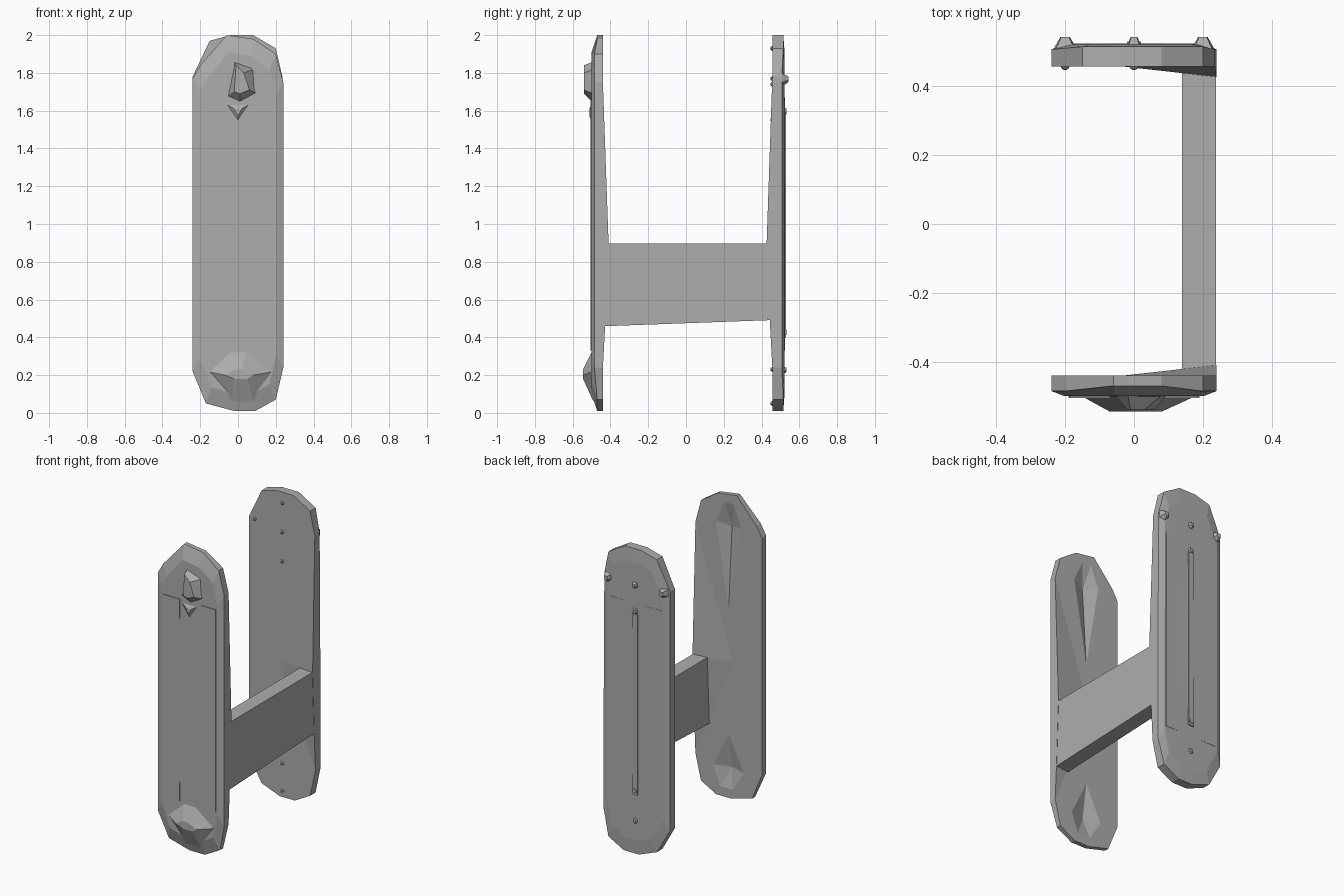
import bpy, bmesh
from mathutils import Vector

cube = bpy.data.objects.get("Cube")
if cube:
    bpy.data.objects.remove(cube)

grey = bpy.data.materials.new("plain grey")
grey.use_nodes = True
tone = (0.42, 0.42, 0.42, 1)
grey.diffuse_color = tone
grey.node_tree.nodes["Principled BSDF"].inputs["Base Color"].default_value = tone


def finish(name, bm):
    bmesh.ops.recalc_face_normals(bm, faces=bm.faces)
    mesh = bpy.data.meshes.new(name)
    bm.to_mesh(mesh)
    bm.free()
    mesh.materials.append(grey)
    obj = bpy.data.objects.new(name, mesh)
    bpy.context.collection.objects.link(obj)
    return obj


def loft(name, loops, cap_start=None, cap_end=None):
    """Skin matching loops; a cap is a fan to a point, or a flat face."""
    bm = bmesh.new()
    rings = [[bm.verts.new(p) for p in loop] for loop in loops]
    count = len(rings[0])
    for a, b in zip(rings, rings[1:]):
        for i in range(count):
            j = (i + 1) % count
            bm.faces.new((a[i], a[j], b[j], b[i]))
    for ring, point in ((rings[0], cap_start), (rings[-1], cap_end)):
        if point is None:
            bm.faces.new(ring)
        else:
            tip = bm.verts.new(point)
            for i in range(count):
                bm.faces.new((ring[i], ring[(i + 1) % count], tip))
    return finish(name, bm)


def plate(name, outline, side, inner, depth, tip_depth):
    """Long faceted slab with a bevelled outer face and a swollen bar edge."""
    back, rim, face = [], [], []
    for x, z in outline:
        swell = 0.03 if x > 0.2 and 0.8 < z < 1 else 0.012 if x > 0.2 and 0.4 < z < 0.5 else 0
        edge = tip_depth if abs(z - 1) > 0.9 else depth - 0.01
        back.append((x, side * (inner - swell), z))
        rim.append((x, side * (inner + edge), z))
        face.append((x * 0.84, side * (inner + depth + 0.005), 1 + (z - 1) * 0.91))
    middle = (-0.03, side * inner, 0.9)
    outer = (0, side * (inner + depth + 0.008), 1)
    return loft(name, [back, rim, face], middle, outer)


def gem(name, base, top, y_base, y_top):
    """Faceted lump from a base outline to a smaller top outline."""
    return loft(name, [[(x, y_base, z) for x, z in base],
                       [(x, y_top, z) for x, z in top]])


def block(name, x, y, z):
    return loft(name, [[(px, py, pz) for px, pz in
                        ((x[0], z[0]), (x[1], z[0]), (x[1], z[1]), (x[0], z[1]))]
                       for py in y])


def dent(target, base, y_base, tip):
    cutter = loft("dent_cutter", [[(x, y_base, z) for x, z in base]], None, tip)
    cutter.hide_render = True
    mod = target.modifiers.new("dent", 'BOOLEAN')
    mod.operation = 'DIFFERENCE'
    mod.object = cutter
    bpy.context.view_layer.objects.active = target
    bpy.ops.object.modifier_apply(modifier=mod.name)
    bpy.data.objects.remove(cutter)


# Upright plates
bar_edge = [(0.24, 0.24), (0.24, 0.46), (0.24, 0.9)]
front_outline = [(-0.24, 0.22), (-0.17, 0.05), (-0.02, 0.01), (0.09, 0.01), (0.2, 0.07)] \
    + bar_edge + [(0.24, 1.75), (0.2, 1.9), (0.08, 1.98), (-0.06, 2.0), (-0.2, 1.84), (-0.24, 1.77)]
back_outline = [(-0.24, 0.22), (-0.15, 0.06), (-0.02, 0.01), (0.09, 0.01), (0.2, 0.07)] \
    + bar_edge + [(0.235, 1.78), (0.2, 1.93), (0.08, 2.0), (-0.04, 2.0), (-0.15, 1.97), (-0.24, 1.78)]
front = plate("front_plate", front_outline, -1, 0.44, 0.055, 0.03)
back = plate("back_plate", back_outline, 1, 0.457, 0.06, 0.058)

# Creased hollows on the inner side of the front plate
dent(front, [(-0.1, 1.8), (0, 1.2), (0.1, 1.8), (0.03, 1.95), (-0.04, 1.95)], -0.437, (0, -0.475, 1.77))
dent(front, [(-0.12, 0.2), (-0.03, 0.06), (0.07, 0.06), (0.12, 0.2), (0, 0.45)], -0.437, (0, -0.475, 0.2))

# Connecting bar
loft("connecting_bar", [
    [(x, y, z) for x, z in ((0.14, low), (0.238, low), (0.238, 0.897), (0.14, 0.897))]
    for y, low in ((-0.455, 0.458), (0.47, 0.492))])

# Large faceted lumps on the front
gem("front_upper_lump", [(-0.06, 1.67), (0.01, 1.64), (0.1, 1.69), (0.09, 1.82), (-0.02, 1.86)],
    [(-0.02, 1.7), (0.01, 1.69), (0.06, 1.71), (0.03, 1.8), (-0.01, 1.84)], -0.49, -0.54)
gem("front_lower_lump", [(-0.17, 0.22), (-0.03, 0.06), (0.08, 0.06), (0.2, 0.22), (0.05, 0.34), (-0.04, 0.34)],
    [(-0.07, 0.2), (-0.02, 0.18), (0.05, 0.18), (0.08, 0.2), (0.02, 0.23), (-0.02, 0.23)], -0.49, -0.545)
gem("front_small_wedge", [(-0.07, 1.64), (0, 1.54), (0.07, 1.64)],
    [(-0.02, 1.61), (0, 1.57), (0.02, 1.61)], -0.495, -0.512)

# Shallow raised strips down the outer faces
for label, y in (("front", (-0.505, -0.498)), ("back", (0.515, 0.524))):
    for side, x in (("right", (-0.19, -0.07)), ("left", (0.09, 0.19))):
        block(f"{label}_{side}_strip", x, y, (0.33, 1.65))
block("back_center_rib", (-0.02, 0.02), (0.515, 0.53), (0.4, 1.58))

# Small studs on the back plate's outer face
for i, (x, z, r) in enumerate([(-0.2, 1.77, 0.035), (0, 1.77, 0.025), (0.2, 1.77, 0.035),
                               (0, 1.6, 0.03), (0, 0.43, 0.03), (0, 0.23, 0.025)]):
    ring = [(-1, -0.6), (0, -1.3), (1, -0.6), (0.8, 0.8), (-0.8, 0.8)]
    gem(f"back_stud_{i + 1}", [(x + r * a, z + r * b) for a, b in ring],
        [(x + r * a * 0.4, z + r * b * 0.4) for a, b in ring],
        0.505, 0.543 if z > 1.7 else 0.533)

# Tiny rivets on the back plate's inner face
for i, (x, z) in enumerate([(0, 1.93), (0, 1.74), (0, 1.55), (-0.2, 1.77), (0, 0.23), (0, 0.05)]):
    bm = bmesh.new()
    bmesh.ops.create_icosphere(bm, subdivisions=1, radius=0.015)
    bmesh.ops.translate(bm, verts=bm.verts, vec=Vector((x, 0.46, z)))
    finish(f"inner_rivet_{i + 1}", bm)
